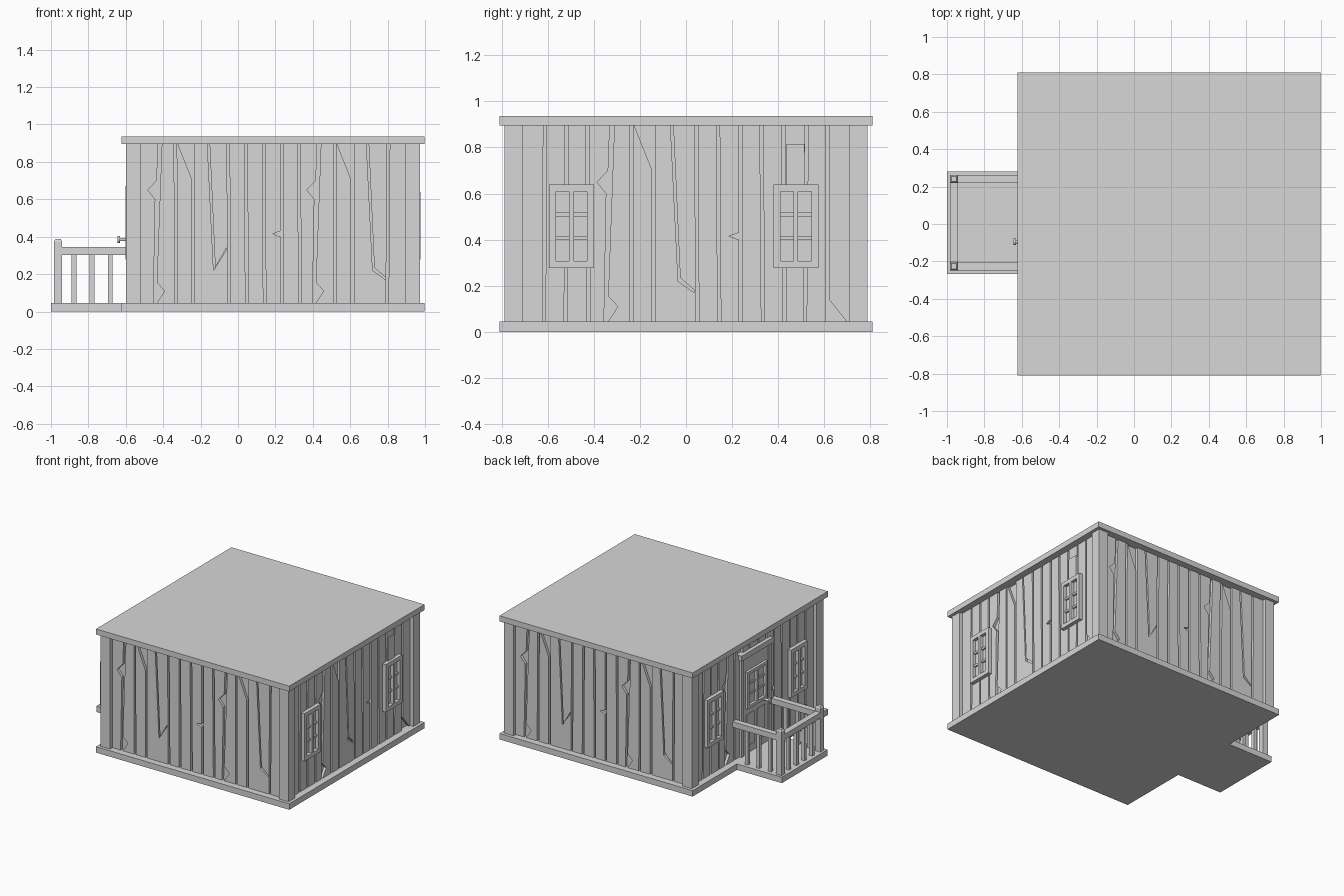
import bpy, bmesh, math, random
from mathutils import Matrix

random.seed(4)
cube = bpy.data.objects.get("Cube")
if cube:
    bpy.data.objects.remove(cube, do_unlink=True)

wood = bpy.data.materials.new("pale_grey")
wood.use_nodes = True
GREY = (0.68, 0.68, 0.68, 1)
wood.diffuse_color = GREY
wood.node_tree.nodes["Principled BSDF"].inputs["Base Color"].default_value = GREY

CX, HALF, SLAB = 0.187, 0.787, 0.81    # house centre, corner post and slab half widths
BOT, TOP, ROOF = 0.045, 0.895, 0.937
STEP, DEPTH = 0.0945, 0.022            # plank spacing and thickness
SPAN = 7.5 * STEP                      # planks run between the corner posts
FACE = -0.76                           # plank plane in wall space, behind the posts
BACK = FACE + DEPTH


def finish(name, bm, matrix=Matrix()):
    bmesh.ops.recalc_face_normals(bm, faces=bm.faces)
    mesh = bpy.data.meshes.new(name)
    bm.to_mesh(mesh)
    bm.free()
    mesh.materials.append(wood)
    obj = bpy.data.objects.new(name, mesh)
    obj.matrix_world = matrix
    bpy.context.collection.objects.link(obj)
    return obj


def box(bm, x, y, z):
    """Box from three (low, high) ranges."""
    size = [b - a for a, b in (x, y, z)]
    mid = [(a + b) / 2 for a, b in (x, y, z)]
    bmesh.ops.create_cube(bm, size=1, matrix=Matrix.Translation(mid) @ Matrix.Diagonal((*size, 1)))


def boxes(name, parts, matrix=Matrix()):
    bm = bmesh.new()
    for part in parts:
        box(bm, *part)
    return finish(name, bm, matrix)


def wall_space(turn):
    return Matrix.Translation((CX, 0, 0)) @ Matrix.Rotation(math.radians(turn), 4, "Z")


def gap_edges(kind, c):
    """Left and right outlines of one gap, from top to bottom."""
    w = 0.007
    lean = random.uniform(-0.004, 0.004) if kind == "g" else 0
    a, b = c + lean, c - lean
    left = [(a - w, TOP), (b - w, BOT)]
    right = [(a + w, TOP), (b + w, BOT)]
    if kind == "k":        # chipped on both sides
        left = [(c, TOP), (c - w, 0.7), (c - 0.055, 0.65), (c - 0.015, 0.6), (c - 0.025, BOT)]
        right = [(c + 0.02, TOP), (c - w, 0.155), (c + 0.035, 0.11), (c - w, BOT)]
    elif kind == "b":      # top corner broken away
        left = [(c - STEP + 0.012, TOP), (c - w, 0.705), (c - w, BOT)]
    elif kind in "cC":     # split running into the next gap
        end = 0.17 if kind == "c" else 0.33
        far = c + STEP - w - 0.005
        left = [(c - 0.02, TOP), (c + 0.013, 0.22), (far, end), (far, BOT)]
        right = [(c - 0.008, TOP), (c + 0.022, 0.235), (far, end + 0.012), (far, BOT)]
    elif kind == "n":      # small splinter notch
        left[1:1] = [(c - w, 0.43), (c - 0.05, 0.415), (c - w, 0.4)]
    elif kind == "e":      # bottom corner broken away
        right = [(c + w, TOP), (c + w, 0.14), (c + STEP - 0.012, BOT)]
    return left, right


def plank_wall(name, kinds, turn):
    bm = bmesh.new()
    start = [(-SPAN, TOP), (-SPAN, BOT)]
    gaps = [gap_edges(k, (i - 6.5) * STEP) for i, k in enumerate(kinds)]
    gaps.append(([(SPAN, TOP), (SPAN, BOT)], None))
    for left, right in gaps:
        outline = start + left[::-1]
        face = bm.faces.new([bm.verts.new((u, FACE, z)) for u, z in outline])
        out = bmesh.ops.extrude_face_region(bm, geom=[face], use_keep_orig=True)
        moved = [v for v in out["geom"] if isinstance(v, bmesh.types.BMVert)]
        bmesh.ops.translate(bm, verts=moved, vec=(0, DEPTH, 0))
        start = right
    return finish(name, bm, wall_space(turn))


def window_parts(u, z, half_w, half_h, rim, rows):
    """Pane, upright bar, rim and cross bars."""
    front, bars, pane = FACE - 0.028, FACE - 0.016, FACE - 0.003
    iw, ih = half_w - rim, half_h - rim
    parts = [((u - iw, u + iw), (pane, BACK), (z - ih, z + ih)),
             ((u - 0.01, u + 0.01), (front, BACK), (z - ih, z + ih))]
    for s in (-1, 1):
        parts.append((sorted((u + s * iw, u + s * half_w)), (front, BACK), (z - half_h, z + half_h)))
        parts.append(((u - iw, u + iw), (front, BACK), sorted((z + s * ih, z + s * half_h))))
    for r in range(1, rows):
        zc = z - ih + 2 * ih * r / rows
        parts.append(((u - iw, u + iw), (bars, BACK), (zc - 0.008, zc + 0.008)))
    return parts


# Floor, roof, inner core and corner posts
house_x, house_y = (CX - SLAB, CX + SLAB), (-SLAB, SLAB)
boxes("floor_slab", [(house_x, house_y, (0, BOT))])
boxes("roof_slab", [(house_x, house_y, (TOP, ROOF))])
inner = -BACK + 0.002
boxes("wall_core", [((CX - inner, CX + inner), (-inner, inner), (BOT, TOP))])
for turn in (0, 90, 180, 270):
    boxes(f"corner_post_{turn}", [((SPAN, HALF), (-HALF, -SPAN), (BOT, TOP))], wall_space(turn))

# Plank walls
LONG, SHORT = "kgbCgggngkgbcg", "gggkgbcggnggge"
for name, kinds, turn in (("front", LONG, 0), ("left", SHORT, 90), ("back", LONG, 180), ("right", SHORT, -90)):
    plank_wall(name + "_planks", kinds, turn)

# Windows
for side, turn, places in (("left", 90, (-0.497, 0.477)), ("right", -90, (-0.5, 0.5))):
    for i, u in enumerate(places):
        boxes(f"{side}_window_{i + 1}", window_parts(u, 0.459, 0.098, 0.181, 0.03, 3), wall_space(turn))
boxes("patch_board", [((0.435, 0.515), (FACE - 0.008, FACE), (0.64, 0.815))], wall_space(90))

# Door with jambs, ledge, window and lower panels
door_space = wall_space(-90)
leaf, trim = (FACE - 0.008, BACK), (FACE - 0.018, BACK)
boxes("door_leaf", [((-0.15, 0.15), leaf, (BOT, 0.78))], door_space)
boxes("door_frame", [((-0.18, -0.15), trim, (BOT, 0.78)), ((0.15, 0.18), trim, (BOT, 0.78)),
                     ((-0.19, 0.19), (FACE - 0.027, BACK), (0.78, 0.82))], door_space)
boxes("door_window", window_parts(0, 0.53, 0.12, 0.14, 0.022, 3), door_space)
boxes("door_panels", [((s * 0.065 - 0.045, s * 0.065 + 0.045), (FACE - 0.014, FACE), (0.1, 0.34))
                      for s in (-1, 1)], door_space)

# Door knob: stem and disc
bm = bmesh.new()
for radius, length, out in ((0.009, 0.07, 0.035), (0.018, 0.012, 0.065)):
    bmesh.ops.create_cone(bm, cap_ends=True, segments=12, radius1=radius, radius2=radius, depth=length,
                          matrix=Matrix.Translation((0.095, FACE - out, 0.385)) @ Matrix.Rotation(math.pi / 2, 4, "X"))
finish("door_knob", bm, door_space)

# Porch floor and railing
MID, REACH, OUT, R = 0.007, 0.233, -0.962, 0.022
boxes("porch_floor", [((-1, CX - SLAB), (-0.268, 0.28), (0, BOT))])
rail_z = (0.303, 0.345)
rails = [((OUT - R, OUT + R), (MID - REACH, MID + REACH), rail_z)]
balusters = []
for i in range(1, 5):
    y = MID - REACH + 2 * REACH * i / 5
    balusters.append(((OUT - 0.013, OUT + 0.013), (y - 0.013, y + 0.013), (BOT, rail_z[0])))
bm = bmesh.new()
for s in (-1, 1):
    y = MID + s * REACH
    rails.append(((OUT, CX + FACE), (y - R, y + R), rail_z))
    for i in range(3):
        x = -0.877 + i * 0.097
        balusters.append(((x - 0.013, x + 0.013), (y - 0.013, y + 0.013), (BOT, rail_z[0])))
    # Corner post with a tapered cap
    box(bm, (OUT - R, OUT + R), (y - R, y + R), (BOT, 0.375))
    bmesh.ops.create_cone(bm, cap_ends=True, segments=4, radius1=R * 1.41, radius2=R * 0.9, depth=0.012,
                          matrix=Matrix.Translation((OUT, y, 0.381)) @ Matrix.Rotation(math.pi / 4, 4, "Z"))
finish("porch_posts", bm)
boxes("porch_rails", rails)
boxes("porch_balusters", balusters)
